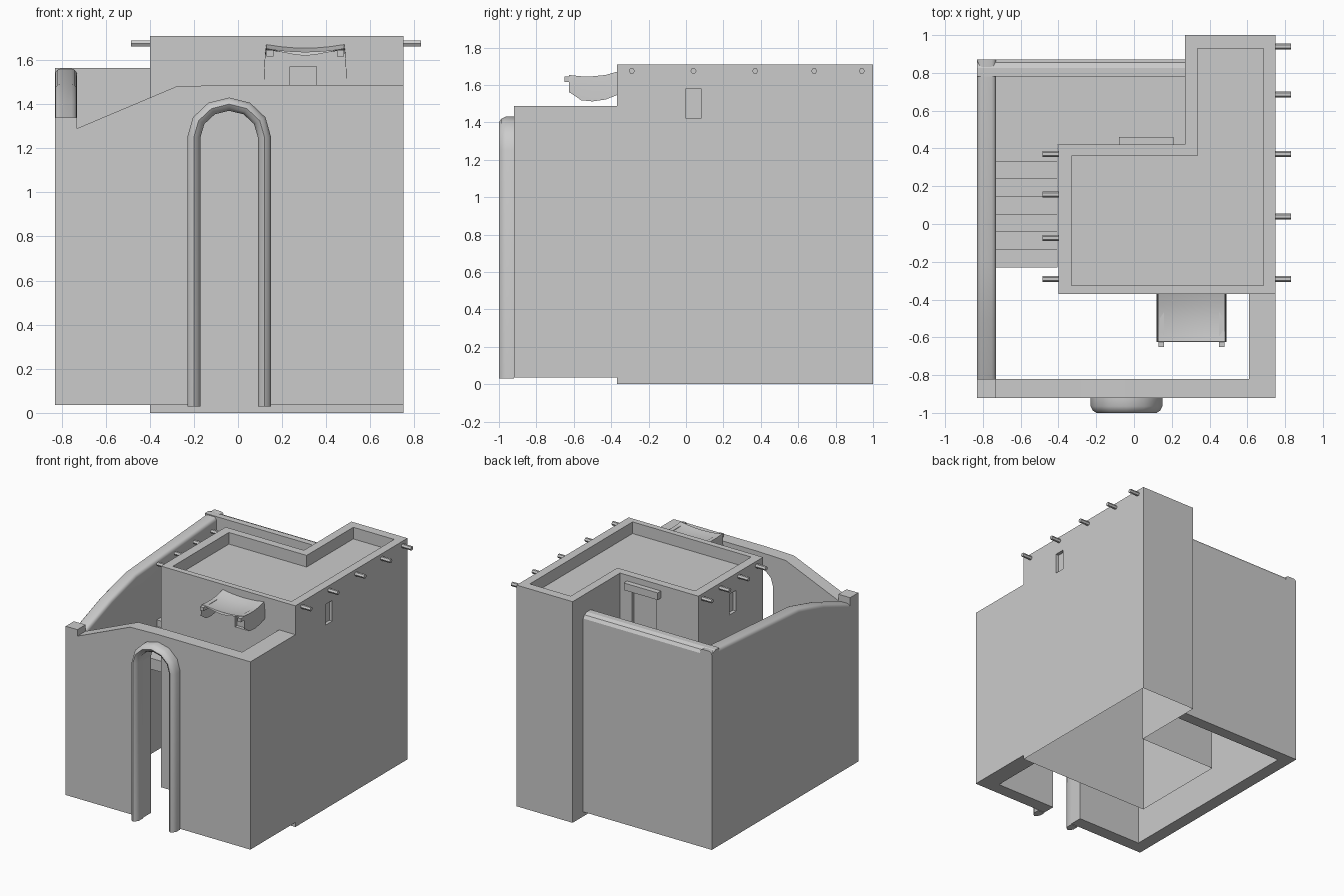
import bpy, bmesh, math
from mathutils import Vector

if "Cube" in bpy.data.objects:
    bpy.data.objects.remove(bpy.data.objects["Cube"])


def finish(name, bm, smooth=False):
    bmesh.ops.recalc_face_normals(bm, faces=bm.faces[:])
    me = bpy.data.meshes.new(name)
    bm.to_mesh(me)
    bm.free()
    ob = bpy.data.objects.new(name, me)
    bpy.context.collection.objects.link(ob)
    if smooth:
        activate(ob)
        bpy.ops.object.shade_smooth_by_angle(angle=math.radians(40))
    return ob


def activate(ob):
    bpy.ops.object.select_all(action='DESELECT')
    ob.select_set(True)
    bpy.context.view_layer.objects.active = ob


def prism(name, pts, axis, a, b, round_top=0.0):
    """Extrude a 2D outline along an axis from a to b, optionally rounding its top."""
    bm = bmesh.new()
    put = {'x': lambda p, t: (t, p[0], p[1]),
           'y': lambda p, t: (p[0], t, p[1]),
           'z': lambda p, t: (p[0], p[1], t)}[axis]
    face = bm.faces.new([bm.verts.new(put(p, a)) for p in pts])
    ext = bmesh.ops.extrude_face_region(bm, geom=[face])
    step = Vector(put((0, 0), b - a))
    bmesh.ops.translate(bm, vec=step, verts=[g for g in ext['geom'] if isinstance(g, bmesh.types.BMVert)])
    bmesh.ops.recalc_face_normals(bm, faces=bm.faces[:])
    if round_top:
        k = 'xyz'.index(axis)
        edges = [e for e in bm.edges if any(f.normal.z > 0.5 for f in e.link_faces)
                 and any(abs(f.normal[k]) > 0.9 for f in e.link_faces)]
        bmesh.ops.bevel(bm, geom=edges, offset=round_top, segments=3, profile=0.5, affect='EDGES')
    return finish(name, bm, round_top > 0)


def box(name, x0, x1, y0, y1, z0, z1):
    return prism(name, [(x0, y0), (x1, y0), (x1, y1), (x0, y1)], 'z', z0, z1)


def cut(ob, cutter):
    mod = ob.modifiers.new('cut', 'BOOLEAN')
    mod.operation = 'DIFFERENCE'
    mod.solver = 'EXACT'
    mod.object = cutter
    activate(ob)
    bpy.ops.object.modifier_apply(modifier=mod.name)
    bpy.data.objects.remove(cutter, do_unlink=True)


# L-shaped house with sunken roof, windows and door recess
house = prism('house', [(-.40, -.37), (.75, -.37), (.75, 1), (.27, 1), (.27, .42), (-.40, .42)], 'z', 0, 1.71)
cut(house, prism('roof_cut', [(-.33, -.325), (.685, -.325), (.685, .93), (.335, .93), (.335, .36), (-.33, .36)],
                 'z', 1.62, 1.8))
cut(house, box('right_window_cut', .725, .8, .0, .08, 1.42, 1.58))
cut(house, box('left_window_cut', -.5, -.375, -.04, .04, 1.42, 1.58))
cut(house, box('front_window_cut', .235, .355, -.5, -.345, 1.41, 1.57))
cut(house, box('door_cut', -.04, .17, .395, .5, 1.17, 1.61))

# the house is an open shell underneath
bm = bmesh.new()
bm.from_mesh(house.data)
bmesh.ops.delete(bm, geom=[f for f in bm.faces if all(v.co.z < .001 for v in f.verts)], context='FACES')
bm.to_mesh(house.data)
bm.free()

box('door_lintel', -.08, .21, .41, .46, 1.61, 1.665)


# roof beams poking out of both sides
def beam(name, x0, x1, y):
    r = .016
    hexagon = [(y + r * math.cos(i * math.pi / 3), 1.675 + r * math.sin(i * math.pi / 3)) for i in range(6)]
    prism(name, hexagon, 'x', x0, x1)


for y in (.94, .685, .37, .04, -.29):
    beam('right_beam', .74, .83, y)
for y in (.37, .155, -.075, -.29):
    beam('left_beam', -.485, -.39, y)

# courtyard walls
CX, CZ = -.04, 1.25
angles = [math.pi - i * math.pi / 6 for i in range(7)]
arch = [(CX + .13 * math.cos(a), CZ + .12 * math.sin(a)) for a in angles]
prism('front_wall', [(-.73, .035), (-.17, .035)] + arch +
      [(.09, .035), (.75, .035), (.75, 1.487), (-.05, 1.487)] +
      [(-.28, 1.48), (-.73, 1.29)], 'y', -.92, -.82)
box('corner_post', -.83, -.73, -.92, -.82, .035, 1.34)
prism('left_wall', [(-.82, .035), (.87, .035), (.87, 1.565), (-.2, 1.49), (-.5, 1.41), (-.82, 1.29)],
      'x', -.83, -.73, .025)
prism('back_wall', [(.78, .035), (.87, .035), (.87, 1.53), (.855, 1.553), (.825, 1.565), (.78, 1.565)],
      'x', -.83, .27)
box('right_wall', .61, .75, -.82, -.37, .035, 1.487)

# rounded trim around the gate
bm = bmesh.new()
stations = [((-.17, .03), (-1, 0))]
stations += [(p, (math.cos(a), math.sin(a))) for p, a in zip(arch, angles)]
stations += [((.09, .03), (1, 0))]
profile = [(0, -.92), (0, -.965), (.012, -.988), (.03, -1), (.048, -.988), (.06, -.965), (.06, -.92)]
rings = [[bm.verts.new((p[0] + d[0] * o, y, p[1] + d[1] * o)) for o, y in profile] for p, d in stations]
for r, s in zip(rings, rings[1:]):
    for i in range(len(profile)):
        j = (i + 1) % len(profile)
        bm.faces.new((r[i], r[j], s[j], s[i]))
bm.faces.new(rings[0])
bm.faces.new(rings[-1])
finish('gate_trim', bm, True)

# stairs and rear landing
TOP, RISE, RUN = 1.17, .05, .0935
steps = [(-.23, TOP - 6 * RISE - .06)]
for i in range(6):
    z = TOP - (6 - i) * RISE
    y = -.23 + i * RUN
    steps += [(y, z + RISE / 2), (y + RUN, z + RISE / 2)]
steps += [(.33, TOP), (.78, TOP), (.78, TOP - .06), (.33, TOP - .06)]
prism('stairs', steps, 'x', -.73, -.405)
box('landing', -.405, .27, .42, .78, TOP - .06, TOP)

# cloth awning with hanging sides, on two poles
for x in (.145, .465):
    box('awning_pole', x - .015, x + .015, -.65, -.37, 1.617, 1.645)
bm = bmesh.new()
rows = [(-.37, 1.672, 1.545), (-.43, 1.655, 1.522), (-.5, 1.648, 1.512), (-.56, 1.648, 1.518),
        (-.6, 1.652, 1.545), (-.622, 1.655, 1.56)]
cols = [-1, -.98, -.95, -.6, -.3, 0, .3, .6, .95, .98, 1]
grid = []
for y, top, low in rows:
    line = []
    for i, c in enumerate(cols):
        sag = .018 * (1 - c * c)
        z = low if i in (0, 10) else (top + low) / 2 + .02 if i in (1, 9) else top - sag
        line.append(bm.verts.new((.305 + .186 * c, y, z)))
    grid.append(line)
# front valance, lowest in the middle
grid.append([bm.verts.new((v.co.x, -.626, v.co.z - .018 * (1 - abs(c)))) for v, c in zip(grid[-1], cols)])
for r, s in zip(grid, grid[1:]):
    for i in range(len(cols) - 1):
        bm.faces.new((r[i], r[i + 1], s[i + 1], s[i]))
finish('awning_cloth', bm, True)
